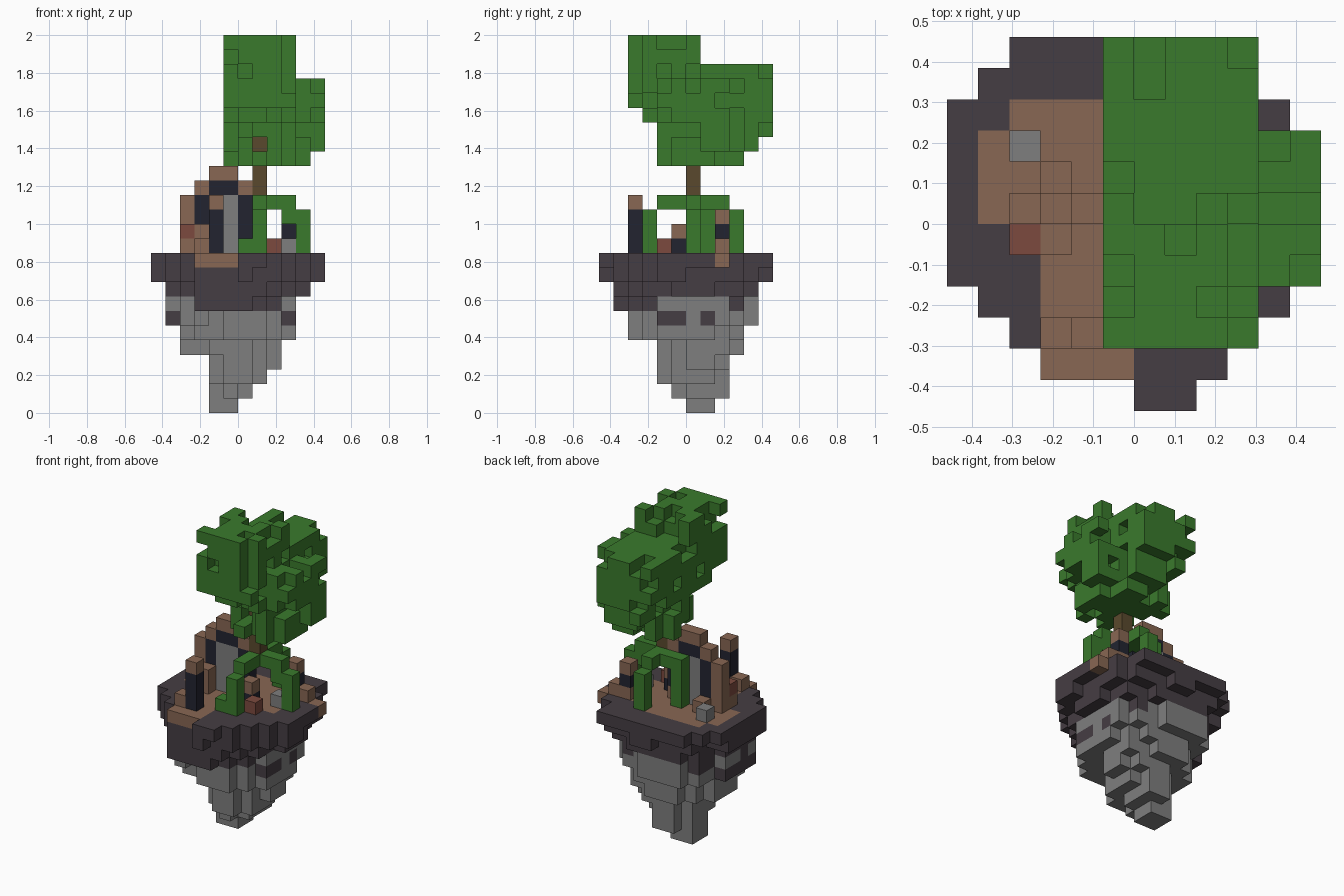
import bpy, bmesh, random
from mathutils import Vector

random.seed(11)
U = 2 / 26  # size of one block

cube = bpy.data.objects.get("Cube")
if cube:
    bpy.data.objects.remove(cube, do_unlink=True)


def material(name, rgb):
    mat = bpy.data.materials.new(name)
    lin = [((c / 255 + 0.055) / 1.055) ** 2.4 for c in rgb]
    mat.use_nodes = True
    mat.diffuse_color = (*lin, 1)
    mat.node_tree.nodes["Principled BSDF"].inputs["Base Color"].default_value = (*lin, 1)
    return mat


MATS = {
    "leaf": material("leaf green", (58, 122, 44)),
    "dirt": material("path brown", (136, 103, 83)),
    "earth": material("dark earth", (69, 61, 67)),
    "stone": material("stone grey", (126, 126, 126)),
    "navy": material("dark navy", (34, 36, 48)),
    "brick": material("brick red", (124, 74, 62)),
    "bark": material("bark brown", (90, 73, 45)),
}
SIDES = [Vector(d) for d in ((1, 0, 0), (-1, 0, 0), (0, 1, 0), (0, -1, 0), (0, 0, 1), (0, 0, -1))]


def neighbours(c):
    return [tuple(int(a + b) for a, b in zip(c, d)) for d in SIDES]


def voxels(name, cells):
    """Skin a dict of block -> colour, then merge the flat areas."""
    used = sorted(set(cells.values()))
    bm = bmesh.new()
    cache = {}

    def vert(p):
        key = tuple(round(a) for a in p)
        if key not in cache:
            cache[key] = bm.verts.new(Vector(key) * U)
        return cache[key]

    for c, colour in cells.items():
        mid = Vector(c) + Vector((.5, .5, .5))
        for d, n in zip(SIDES, neighbours(c)):
            if n in cells:
                continue
            a = Vector((d.y, d.z, d.x))
            b = d.cross(a)
            ring = [mid + (d + a * s + b * t) / 2 for s, t in ((-1, -1), (1, -1), (1, 1), (-1, 1))]
            face = bm.faces.new([vert(p) for p in ring])
            face.material_index = used.index(colour)
    bmesh.ops.dissolve_limit(bm, angle_limit=0.01, verts=bm.verts, edges=bm.edges, delimit={'MATERIAL'})
    mesh = bpy.data.meshes.new(name)
    bm.to_mesh(mesh)
    bm.free()
    for m in used:
        mesh.materials.append(MATS[m])
    obj = bpy.data.objects.new(name, mesh)
    bpy.context.collection.objects.link(obj)


# One random offset per vertical column, so slabs share ragged vertical ridges
RAGGED = {(x, y): random.uniform(-.2, .15) for x in range(-6, 6) for y in range(-6, 6)}


def disc(x0, x1, y0, y1, power=2, ragged=1):
    """Blocks of a rounded slab that fills the given bounds."""
    out = []
    for x in range(x0, x1):
        for y in range(y0, y1):
            u = (2 * x + 1 - x0 - x1) / (x1 - x0)
            v = (2 * y + 1 - y0 - y1) / (y1 - y0)
            if abs(u) ** power + abs(v) ** power <= 1 + ragged * RAGGED[x, y]:
                out.append((x, y))
    return out


def column(cells, x, y, z, colours):
    for i, colour in enumerate(colours.split()):
        cells[x, y, z + i] = colour


# Island surface with its trodden path
island = {}
ROWS = [(0, 2), (-3, 3), (-4, 4), (-5, 5)] + [(-6, 6)] * 5 + [(-6, 5), (-5, 4), (-4, 4)]
PATH = {-5: (-3, 0), -4: (-3, 0), -3: (-3, 1), -2: (-3, 3), -1: (-4, 4),
        0: (-5, 4), 1: (-5, 4), 2: (-5, 6), 3: (-4, 1)}
for y, (x0, x1) in enumerate(ROWS, -6):
    p0, p1 = PATH.get(y, (0, 0))
    for x in range(x0, x1):
        island[x, y, 10] = "dirt" if p0 <= x < p1 else "earth"


def is_earth(x, y, z):
    """Earth caps the stone, with a ragged border."""
    if z == 7:
        return (y < -2 and x > -4) or (x < 3 and random.random() < .15)
    if z == 6:
        return x == -5 or (x >= 3 and y < 2 and y != 0)
    return z > 7


# Floating island: stone cone under a wide cap of earth
LAYERS = [(-2, 0, 0, 2), (-2, 1, -1, 3), (-2, 2, -2, 3), (-2, 3, -2, 3), (-4, 3, -2, 4),
          (-4, 4, -4, 4), (-5, 4, -4, 5), (-5, 4, -5, 5), (-5, 5, -5, 5), (-6, 6, -6, 6)]
for z, box in reversed(list(enumerate(LAYERS))):
    for x, y in disc(*box):
        if (x, y, z + 1) in island:
            island[x, y, z] = "earth" if is_earth(x, y, z) else "stone"
voxels("island", island)

# Ruined archway with a stone slab in the opening
arch = {}
column(arch, -4, 0, 11, "dirt dirt dirt dirt")
column(arch, -3, 0, 11, "navy navy navy navy dirt")
column(arch, -2, 0, 11, "stone stone stone stone navy dirt")
column(arch, -1, 0, 11, "stone stone stone stone navy dirt")
column(arch, 0, 0, 11, "dirt navy navy navy dirt")
voxels("archway", arch)

# Broken pillars and rubble
pillars = {}
column(pillars, -2, -4, 11, "navy navy navy dirt")
column(pillars, -3, -4, 11, "dirt")
column(pillars, 3, 2, 11, "dirt navy dirt")
column(pillars, 1, -1, 11, "navy dirt")
voxels("broken_pillars", pillars)

rubble = {}
column(rubble, -4, -1, 11, "dirt brick")
column(rubble, -3, -1, 11, "dirt dirt")
column(rubble, -3, 1, 11, "dirt")
column(rubble, 4, 2, 11, "dirt")
column(rubble, 2, -2, 11, "brick")
column(rubble, 3, 0, 11, "stone")
column(rubble, -4, 2, 11, "stone")
voxels("rubble", rubble)

# Arching roots around the trunk
roots = {}
for x, y in ((1, -3), (4, 0), (1, 3), (-1, 1)):
    column(roots, x, y, 11, "leaf leaf leaf")
for x, y in ((1, -2), (1, -1), (1, 0), (2, 0), (3, 0), (1, 1), (1, 2), (0, 1), (-1, 1)):
    column(roots, x, y, 14, "leaf")
for x, y, z in ((3, 0, 13), (0, -3, 11)):
    column(roots, x, y, z, "leaf")
voxels("roots", roots)

# Trunk
trunk = {}
column(trunk, 1, 0, 15, "bark bark bark bark bark")
voxels("trunk", trunk)

# Ragged crown: a wide lower mass and a taller clump at the front
crown = {}
LOWER = [(-1, 5, -2, 4, 2), (-1, 6, -2, 5, 2), (-1, 6, -2, 6, 2), (-1, 6, -2, 6, 4),
         (-1, 6, -2, 6, 8), (-1, 6, -2, 6, 4), (-1, 4, -1, 6, 4)]
for z, box in enumerate(LOWER, 17):
    for x, y in disc(*box):
        if x < 4 or y < 3:
            crown[x, y, z] = "leaf"
for z in range(20, 26):
    for x, y in disc(-1, 4, -3 if z == 20 else -4, 1, 6, 0):
        crown[x, y, z] = "leaf"
skin = [c for c in crown if any(n not in crown for n in neighbours(c))]
for c in skin:
    if random.random() < (.4 if c[2] == 25 else .25):
        del crown[c]
for y in range(-4, 0):  # gap that shows the trunk
    crown.pop((1, y, 18), None)
crown[1, -1, 17] = "leaf"
for c in list(crown):  # drop loose blocks
    if not any(n in crown for n in neighbours(c)):
        del crown[c]
voxels("crown", crown)
